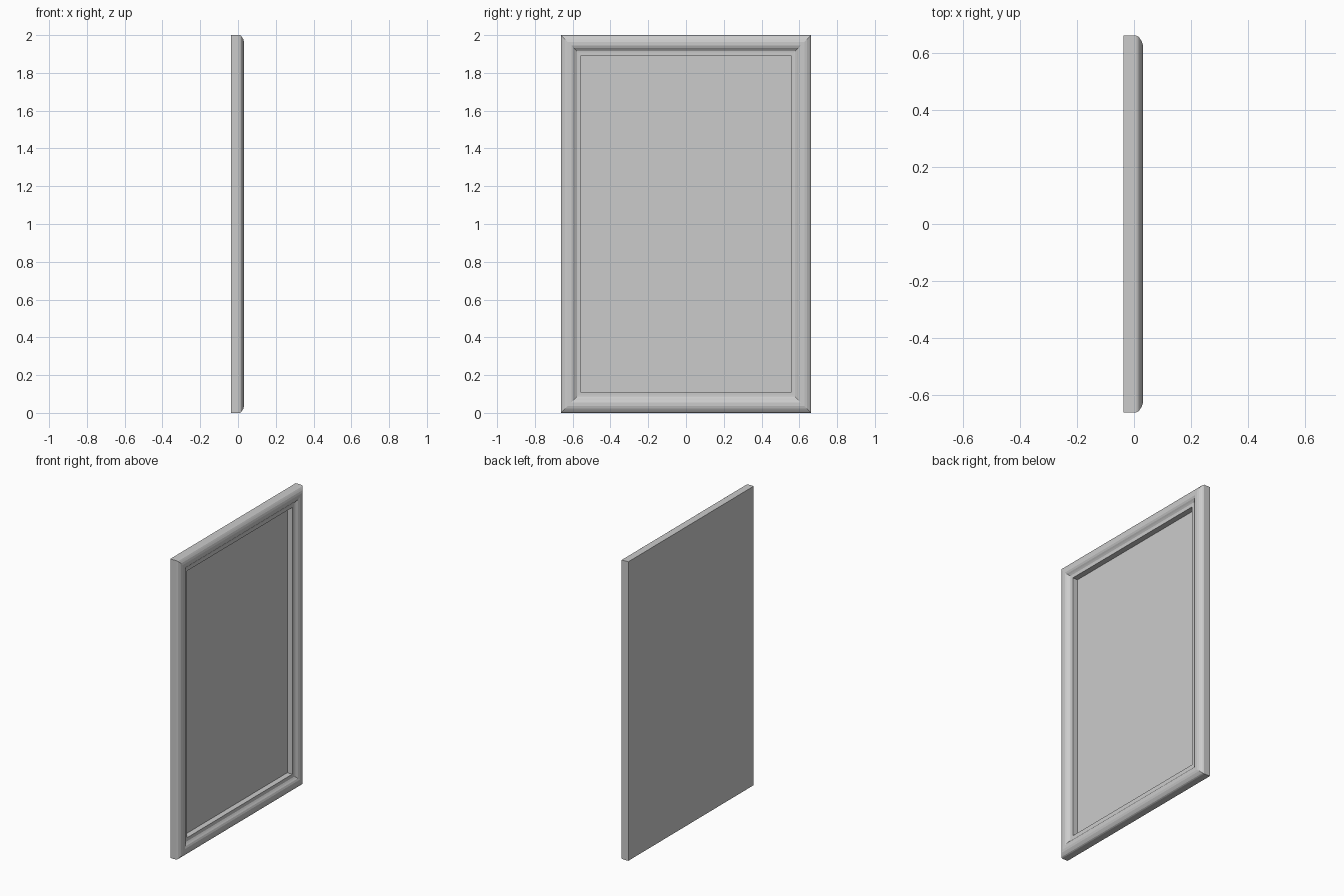
import bpy, bmesh

if "Cube" in bpy.data.objects:
    bpy.data.objects.remove(bpy.data.objects["Cube"])

HALF_W, HEIGHT = 0.663, 2.0

# moulding cross-section from back edge to recessed panel: (inset, x)
profile = [(0, -0.037), (0, 0.008), (0.004, 0.016), (0.012, 0.022),
           (0.022, 0.028), (0.036, 0.032), (0.056, 0.032), (0.068, 0.027),
           (0.076, 0.020), (0.085, 0.014), (0.093, 0.013),
           (0.108, 0.013), (0.108, -0.024)]


def rect_loop(bm, inset, x):
    y, z0, z1 = HALF_W - inset, inset, HEIGHT - inset
    return [bm.verts.new((x, a, b)) for a, b in
            ((-y, z0), (y, z0), (y, z1), (-y, z1))]


# mitred frame swept from nested rectangles
bm = bmesh.new()
loops = [rect_loop(bm, i, x) for i, x in profile]
for a, b in zip(loops, loops[1:]):
    for k in range(4):
        n = (k + 1) % 4
        bm.faces.new((a[k], a[n], b[n], b[k]))

# flat back and recessed centre panel
bm.faces.new(loops[0][::-1])
bm.faces.new(loops[-1])
bmesh.ops.recalc_face_normals(bm, faces=bm.faces[:])

mesh = bpy.data.meshes.new("framed_panel")
bm.to_mesh(mesh)
bm.free()
obj = bpy.data.objects.new("framed_panel", mesh)
bpy.context.collection.objects.link(obj)
